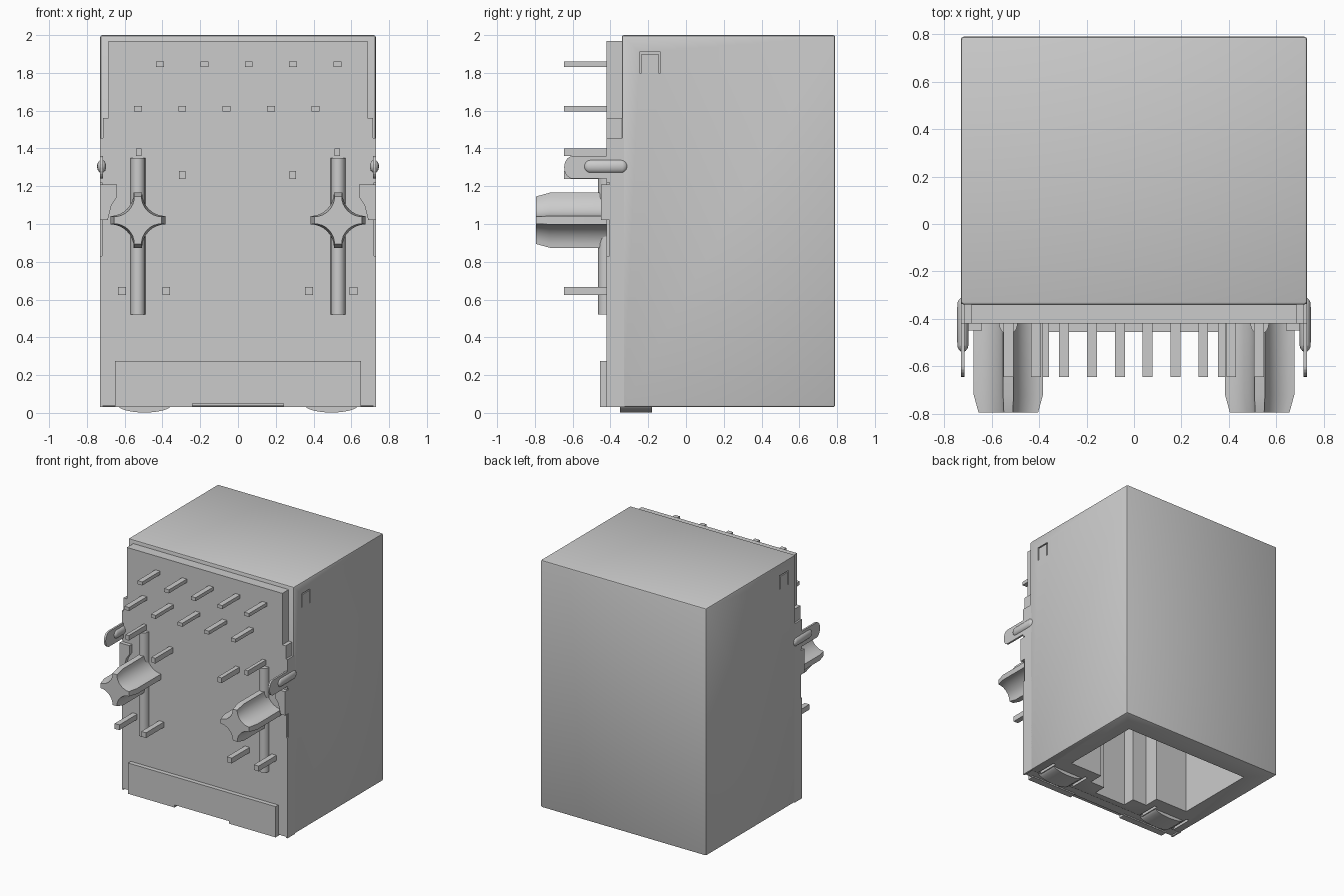
import bpy, math
from mathutils import Vector, Matrix

if "Cube" in bpy.data.objects:
    bpy.data.objects.remove(bpy.data.objects["Cube"], do_unlink=True)

grey = bpy.data.materials.new("plain grey")
grey.use_nodes = True
colour = (0.6, 0.6, 0.6, 1)
grey.diffuse_color = colour
grey.node_tree.nodes["Principled BSDF"].inputs["Base Color"].default_value = colour


def make(name, verts, faces):
    mesh = bpy.data.meshes.new(name)
    mesh.from_pydata(verts, [], faces)
    mesh.materials.append(grey)
    obj = bpy.data.objects.new(name, mesh)
    bpy.context.collection.objects.link(obj)
    return obj


def prism(name, outline, low, high, axis, end_scale=None):
    """Extrude a 2D outline along an axis; axis y takes (x, z), x takes (y, z), z takes (x, y)."""
    area = sum(a[0] * b[1] - b[0] * a[1] for a, b in zip(outline, outline[1:] + outline[:1]))
    if (area < 0) != (axis == "y"):
        outline = outline[::-1]
    place = {"x": lambda a, b, c: (c, a, b), "y": lambda a, b, c: (a, c, b),
             "z": lambda a, b, c: (a, b, c)}[axis]
    n = len(outline)
    verts = [place(a, b, c) for c in (low, high) for a, b in outline]
    faces = [tuple(range(n))[::-1], tuple(range(n, 2 * n))]
    faces += [(i, (i + 1) % n, n + (i + 1) % n, n + i) for i in range(n)]
    return make(name, verts, faces)


def box(name, x0, x1, y0, y1, z0, z1):
    return prism(name, [(x0, y0), (x1, y0), (x1, y1), (x0, y1)], z0, z1, "z")


def arc(cx, cy, rx, ry, start, end, steps=10):
    angles = [math.radians(start + (end - start) * i / steps) for i in range(steps + 1)]
    return [(cx + rx * math.cos(t), cy + ry * math.sin(t)) for t in angles]


def select(obj):
    bpy.ops.object.select_all(action="DESELECT")
    obj.select_set(True)
    bpy.context.view_layer.objects.active = obj


def smooth(obj):
    select(obj)
    bpy.ops.object.shade_smooth_by_angle(angle=math.radians(35))


def cut(obj, cutter):
    mod = obj.modifiers.new("cut", "BOOLEAN")
    mod.operation, mod.solver, mod.object = "DIFFERENCE", "EXACT", cutter
    select(obj)
    bpy.ops.object.modifier_apply(modifier=mod.name)
    bpy.data.objects.remove(cutter, do_unlink=True)


# Outer shield with softened edges
shield = box("shield", -0.73, 0.73, -0.34, 0.79, 0.03, 2.0)
bevel = shield.modifiers.new("soft edges", "BEVEL")
bevel.width, bevel.segments = 0.012, 2
select(shield)
bpy.ops.object.modifier_apply(modifier=bevel.name)

# Plug opening underneath, stepped towards the latch slot
opening = [(0.56, 0.61), (0.56, -0.06), (0.27, -0.06), (0.27, -0.18), (0.14, -0.18), (0.14, -0.28)]
opening += [(-x, y) for x, y in reversed(opening)]
cut(shield, prism("opening_cutter", opening, -0.1, 1.35, "z"))

# Slits around side tabs and bottom springs
for side in (-1, 1):
    x0, x1 = sorted((side * 0.72, side * 0.76))
    for y in (-0.24, -0.14):
        cut(shield, box("slit_cutter", x0, x1, y - 0.005, y + 0.005, 1.8, 1.905))
    cut(shield, box("slit_cutter", x0, x1, -0.245, -0.135, 1.9, 1.91))
    for x in (0.34, 0.65):
        cut(shield, box("slit_cutter", side * x - 0.012, side * x + 0.012, -0.33, -0.15, 0, 0.08))
smooth(shield)

# Insulating body behind the pins
box("body_top", -0.685, 0.685, -0.42, -0.32, 1.55, 1.97)
box("body_step", -0.715, 0.715, -0.42, -0.32, 1.44, 1.56)
box("body_lower", -0.72, 0.72, -0.42, -0.32, 0.04, 1.45)
foot = [(-0.65, 0.03), (-0.24, 0.03), (-0.24, 0.05), (0.24, 0.05),
        (0.24, 0.03), (0.65, 0.03), (0.65, 0.275), (-0.65, 0.275)]
prism("front_foot_plate", foot, -0.455, -0.40, "y")

# Solder pins: half width, half height, height, positions across
rows = [(0.021, 0.014, 1.845, [-0.413 + 0.235 * i for i in range(5)]),
        (0.021, 0.014, 1.61, [-0.53 + 0.235 * i for i in range(5)]),
        (0.014, 0.02, 1.38, [-0.525, 0.525]),
        (0.017, 0.021, 1.26, [-0.295, 0.29]),
        (0.021, 0.021, 0.645, [-0.615, -0.38, 0.375, 0.612])]
for w, h, z, xs in rows:
    for x in xs:
        box("solder_pin", x - w, x + w, -0.645, -0.40, z - h, z + h)

for side in (-1, 1):
    # Four-pointed mounting peg with tapered end
    cx, cz, reach, half = side * 0.53, 1.02, 0.146, 0.022
    star = []
    for quarter in range(4):
        bend = arc(reach, reach, reach - half, reach - half, 270, 180, 8)
        turn = Matrix.Rotation(quarter * math.pi / 2, 2)
        star += [tuple(turn @ Vector(p)) for p in bend]
    n = len(star)
    rings = [(-0.40, 1), (-0.72, 1), (-0.795, 0.86)]
    verts = [(cx + a * s, y, cz + b * s) for y, s in rings for a, b in star]
    faces = [tuple(range(n))[::-1], tuple(range(2 * n, 3 * n))]
    faces += [(r * n + i, r * n + (i + 1) % n, (r + 1) * n + (i + 1) % n, (r + 1) * n + i)
              for r in range(2) for i in range(n)]
    smooth(make("mounting_peg", verts, faces))

    # Rounded vertical rib through the peg
    rib = arc(cx, -0.42, 0.039, 0.045, 180, 360, 10)
    smooth(prism("front_rib", rib, 0.52, 1.35, "z"))

    # Shield side lip with grounding tab
    x0, x1 = sorted((side * 0.715, side * 0.73))
    box("side_lip_low", x0, x1, -0.42, -0.325, 0.03, 0.83)
    box("side_lip_mid", x0, x1, -0.405, -0.325, 0.8, 1.25)
    box("side_lip_high", x0, x1, -0.42, -0.325, 1.22, 1.455)
    tab = [(-0.40, 1.24)] + arc(-0.60, 1.30, 0.045, 0.06, 270, 90) + [(-0.40, 1.36)]
    prism("ground_tab", tab, x0, x1, "x")

    # Pressed capsule bulge on the tab
    bpy.ops.mesh.primitive_uv_sphere_add(segments=24, ring_count=12, radius=1)
    bulge = bpy.context.object
    bulge.name = "tab_bulge"
    for v in bulge.data.vertices:
        shift = 0.08 if v.co.y > 0.001 else -0.08 if v.co.y < -0.001 else 0
        v.co = (side * 0.722 + v.co.x * 0.024, -0.425 + v.co.y * 0.035 + shift, 1.305 + v.co.z * 0.035)
    bulge.data.materials.append(grey)
    smooth(bulge)

    # Folded retaining ear
    ear = [(side * a, b) for a, b in
           [(0.73, 1.02), (0.73, 1.21), (0.64, 1.21), (0.642, 1.14), (0.67, 1.10), (0.69, 1.02)]]
    prism("folded_ear", ear, -0.45, -0.40, "y")

    # Curved contact spring underneath
    spring = arc(side * 0.495, 0.04, 0.14, 0.038, 180, 360, 12)
    smooth(prism("bottom_spring", spring, -0.35, -0.18, "y"))

# Slanted contacts inside the opening
for i in range(8):
    x = -0.41 + i * 0.117
    blade = [(0.61, 0.28), (0.61, 0.33), (0.15, 1.0), (0.12, 0.97), (0.57, 0.28)]
    prism("plug_contact", blade, x - 0.025, x + 0.025, "x")
